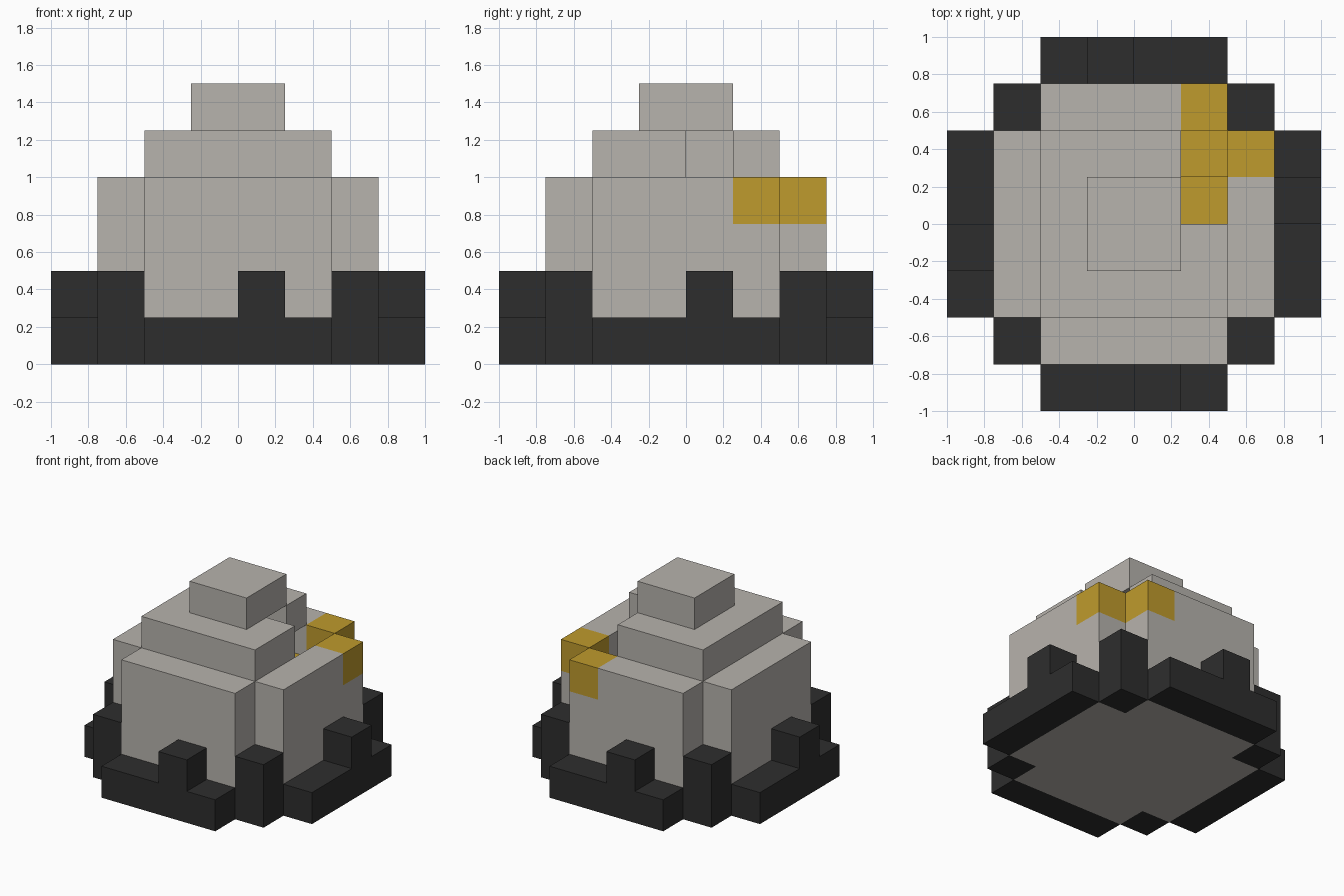
import bpy
import bmesh
from itertools import product
from mathutils import Vector

U = 0.25  # edge length of one block

if "Cube" in bpy.data.objects:
    bpy.data.objects.remove(bpy.data.objects["Cube"])


def material(name, color):
    m = bpy.data.materials.new(name)
    m.use_nodes = True
    m.diffuse_color = (*color, 1)
    m.node_tree.nodes["Principled BSDF"].inputs["Base Color"].default_value = (*color, 1)
    return m


stone = material("warm grey", (0.474, 0.451, 0.418))
gold = material("gold", (0.521, 0.328, 0.026))
charcoal = material("charcoal", (0.027, 0.027, 0.027))


def box(x, y, z):
    """Set of block cells filling half-open index ranges."""
    return set(product(range(*x), range(*y), range(*z)))


def build(name, cells, mats, accent=()):
    """Skin a set of cells; cells in accent take the second material."""
    bm = bmesh.new()
    verts = {}

    def vert(p):
        key = tuple(round(c) for c in p)
        if key not in verts:
            verts[key] = bm.verts.new(Vector(key) * U)
        return verts[key]

    for cell in sorted(cells):
        for axis, side in product(range(3), (0, 1)):
            near = list(cell)
            near[axis] += 2 * side - 1
            if tuple(near) in cells:
                continue
            a, b = Vector(), Vector()
            a[(axis + 1) % 3] = 1
            b[(axis + 2) % 3] = 1
            o = Vector(cell)
            o[axis] += side
            loop = [o, o + a, o + a + b, o + b]
            face = bm.faces.new([vert(p) for p in (loop if side else loop[::-1])])
            face.material_index = int(cell in accent)
    # merge flat areas into large faces
    bmesh.ops.dissolve_limit(bm, angle_limit=0.01, verts=bm.verts[:],
                             edges=bm.edges[:], delimit={'MATERIAL'})
    mesh = bpy.data.meshes.new(name)
    bm.to_mesh(mesh)
    bm.free()
    for m in mats:
        mesh.materials.append(m)
    obj = bpy.data.objects.new(name, mesh)
    bpy.context.collection.objects.link(obj)


# Stepped dome with a cross-shaped footprint
dome = box((-3, 3), (-2, 2), (0, 4)) | box((-2, 2), (-3, 3), (0, 4))
dome |= box((-2, 2), (-2, 2), (4, 5)) | box((-1, 1), (-1, 1), (5, 6))

# Broken corner, hollowed in under the cap
dome -= box((0, 2), (0, 2), (3, 4))
dome -= box((1, 2), (0, 2), (4, 5)) | {(0, 0, 4), (1, 0, 2)}

# Gold rim blocks and gold floor of the hollow
rim = {(2, 1, 3), (1, 2, 3)}
floor = box((0, 2), (0, 2), (1, 3))
build("dome", dome, [stone, gold], rim | floor)


# Base ring: a side and a corner post, each repeated by quarter turns
def quarter_turn(cells):
    return {(-y - 1, x, z) for x, y, z in cells}


side = box((-2, 2), (-4, -3), (0, 1)) | {(0, -4, 1)}
post = box((2, 3), (-3, -2), (0, 2))
for where in ("front", "left", "back", "right"):
    build(where + "_base_side", side, [charcoal])
    build(where + "_base_post", post, [charcoal])
    side, post = quarter_turn(side), quarter_turn(post)
